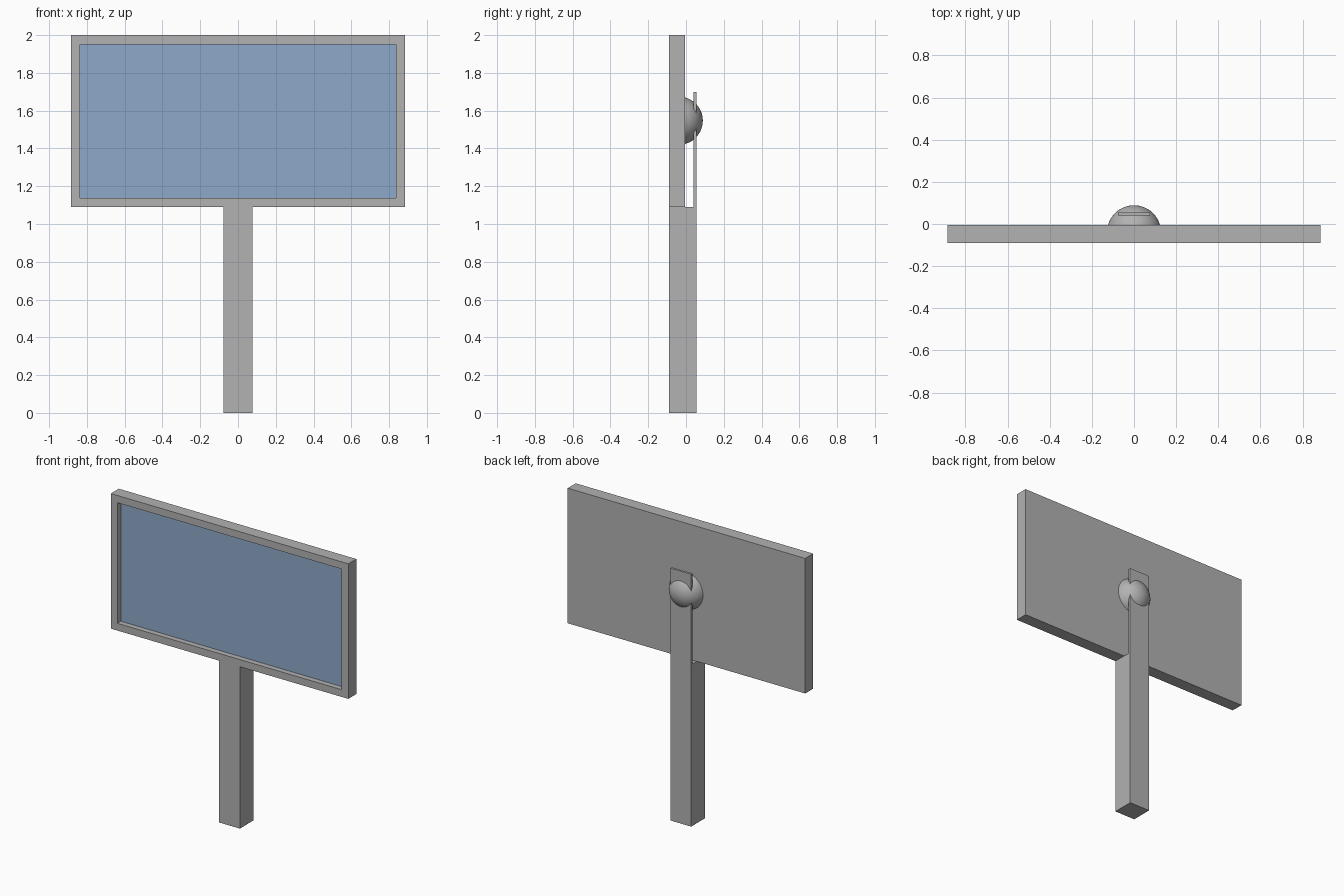
import bpy, bmesh
from mathutils import Vector

if "Cube" in bpy.data.objects:
    bpy.data.objects.remove(bpy.data.objects["Cube"])


def material(name, rgb):
    m = bpy.data.materials.new(name)
    m.diffuse_color = (*rgb, 1)
    m.use_nodes = True
    m.node_tree.nodes["Principled BSDF"].inputs["Base Color"].default_value = m.diffuse_color
    return m


GREY = material("grey metal", (0.445, 0.445, 0.445))
BLUE = material("blue panel", (0.275, 0.397, 0.584))


def finish(name, bm, *mats):
    bmesh.ops.recalc_face_normals(bm, faces=bm.faces)
    me = bpy.data.meshes.new(name)
    bm.to_mesh(me)
    bm.free()
    for m in mats:
        me.materials.append(m)
    ob = bpy.data.objects.new(name, me)
    bpy.context.collection.objects.link(ob)
    return ob


# Sign board: slab with a recessed blue panel in the front face
FRONT, BACK = -0.09, -0.005
bm = bmesh.new()
bmesh.ops.create_cube(bm, size=1)
for v in bm.verts:
    v.co = Vector((v.co.x * 1.77,
                   FRONT if v.co.y < 0 else BACK,
                   1.09 if v.co.z < 0 else 2.0))
bm.normal_update()
panel = min(bm.faces, key=lambda f: f.calc_center_median().y)
bmesh.ops.inset_region(bm, faces=[panel], thickness=0.069)
walls = bmesh.ops.extrude_discrete_faces(bm, faces=[panel])
panel = walls["faces"][0]
for v in panel.verts:
    v.co.y += 0.037
panel.material_index = 1
finish("sign_board", bm, GREY, BLUE)

# Post: square column with a thin strap rising behind the board
profile = [(-0.09, 0), (0.055, 0), (0.055, 1.70),
           (0.04, 1.70), (0.04, 1.09), (-0.09, 1.09)]
bm = bmesh.new()
face = bm.faces.new([bm.verts.new((-0.077, y, z)) for y, z in profile])
ext = bmesh.ops.extrude_face_region(bm, geom=[face])
side = [g for g in ext["geom"] if isinstance(g, bmesh.types.BMVert)]
bmesh.ops.translate(bm, verts=side, vec=(0.154, 0, 0))
if not face.is_valid or len([f for f in bm.faces if len(f.verts) == 6]) < 2:
    bm.faces.new([v for v in bm.verts if v.co.x < 0])
finish("post", bm, GREY)

# Ball joint: domed cap on the back of the board, pushed through the strap
bm = bmesh.new()
bmesh.ops.create_uvsphere(bm, u_segments=48, v_segments=24, radius=0.128)
bmesh.ops.translate(bm, verts=bm.verts, vec=(0, -0.039, 1.547))
bmesh.ops.bisect_plane(bm, geom=bm.verts[:] + bm.edges[:] + bm.faces[:],
                       plane_co=(0, BACK, 0), plane_no=(0, 1, 0),
                       clear_inner=True)
for f in bm.faces:
    f.smooth = True
finish("ball_joint", bm, GREY)
